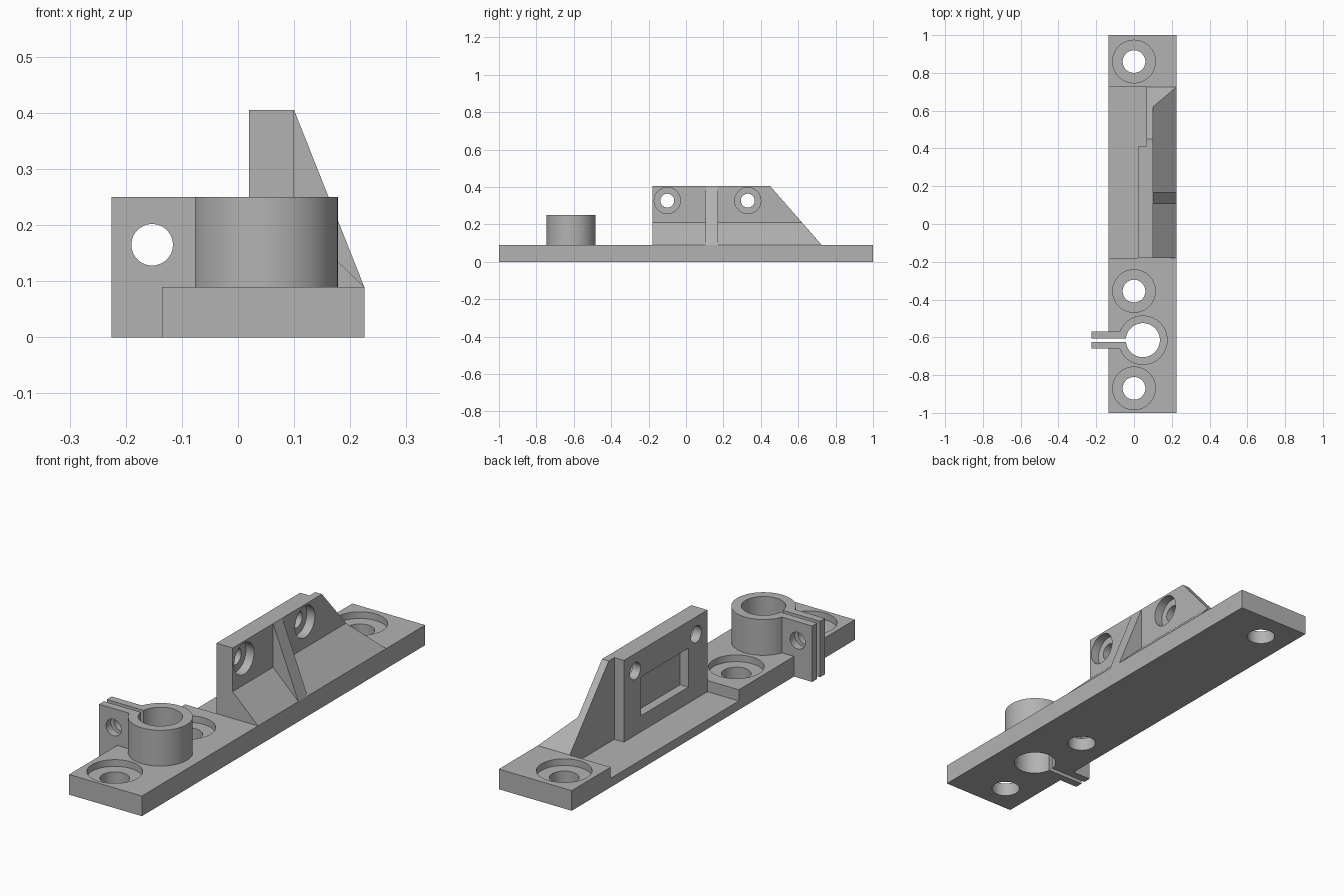
import bpy
import bmesh
from mathutils import Matrix, Vector

cube = bpy.data.objects.get("Cube")
if cube:
    bpy.data.objects.remove(cube, do_unlink=True)

grey = bpy.data.materials.new("plain grey")
grey.use_nodes = True
colour = (0.45, 0.45, 0.45, 1)
grey.diffuse_color = colour
grey.node_tree.nodes["Principled BSDF"].inputs["Base Color"].default_value = colour


def finish(name, bm):
    bmesh.ops.recalc_face_normals(bm, faces=bm.faces)
    mesh = bpy.data.meshes.new(name)
    bm.to_mesh(mesh)
    bm.free()
    mesh.materials.append(grey)
    obj = bpy.data.objects.new(name, mesh)
    bpy.context.collection.objects.link(obj)
    return obj


def prism(name, axis, profile, lo, hi):
    """Extrude a 2D profile along an axis; profile is in the other two axes."""
    bm = bmesh.new()
    k = "xyz".index(axis)

    def place(p, t):
        c = list(p)
        c.insert(k, t)
        return bm.verts.new(c)

    face = bm.faces.new([place(p, lo) for p in profile])
    out = bmesh.ops.extrude_face_region(bm, geom=[face])
    shift = Vector((0, 0, 0))
    shift[k] = hi - lo
    bmesh.ops.translate(bm, vec=shift,
                        verts=[g for g in out["geom"] if isinstance(g, bmesh.types.BMVert)])
    return finish(name, bm)


def box(name, x, y, z):
    return prism(name, "z", [(x[0], y[0]), (x[1], y[0]), (x[1], y[1]), (x[0], y[1])], *z)


def cylinder(name, axis, centre, radius, lo, hi):
    """Round bar along an axis; centre is in the other two axes."""
    bm = bmesh.new()
    bmesh.ops.create_cone(bm, cap_ends=True, segments=64, radius1=radius,
                          radius2=radius, depth=hi - lo)
    c = list(centre)
    c.insert("xyz".index(axis), (lo + hi) / 2)
    turn = {"x": Matrix.Rotation(1.5707963, 4, "Y"),
            "y": Matrix.Rotation(1.5707963, 4, "X"),
            "z": Matrix.Identity(4)}[axis]
    bmesh.ops.transform(bm, matrix=Matrix.Translation(c) @ turn, verts=bm.verts)
    return finish(name, bm)


helpers = []


def combine(target, others, operation):
    for other in others:
        mod = target.modifiers.new("bool", "BOOLEAN")
        mod.operation = operation
        mod.solver = "EXACT"
        mod.object = other
        bpy.context.view_layer.update()
        graph = bpy.context.evaluated_depsgraph_get()
        mesh = bpy.data.meshes.new_from_object(target.evaluated_get(graph))
        target.modifiers.clear()
        target.data = mesh
        other.hide_render = True
        if other not in helpers:
            helpers.append(other)


# Shared clamp cutters
ring_centre = (0.047, -0.615)
bore = cylinder("bore_cutter", "z", ring_centre, 0.09, -0.1, 0.4)
slot = box("slot_cutter", (-0.4, 0.0), (-0.625, -0.605), (-0.1, 0.4))

# Base plate with lowered shelf and counterbored screw holes
base = box("base_plate", (-0.135, 0.225), (-1, 1), (0, 0.09))
cuts = [box("shelf_cutter", (-0.3, 0.08), (-0.18, 0.725), (0.04, 0.3)), bore, slot]
for y in (-0.87, -0.355, 0.86):
    cuts.append(cylinder("screw_cutter", "z", (0, y), 0.06, -0.1, 0.2))
    cuts.append(cylinder("head_cutter", "z", (0, y), 0.113, 0.06, 0.2))
combine(base, cuts, "DIFFERENCE")

# Upright wall: thin sloped plate thickened along the front
wall = prism("upright_wall", "x", [(-0.18, 0.04), (0.725, 0.04), (0.725, 0.09),
                                   (0.45, 0.405), (-0.18, 0.405)], 0.067, 0.10)
pad = box("wall_pad", (0.02, 0.09), (-0.18, 0.41), (0.04, 0.405))
combine(wall, [pad], "UNION")

# Wall pocket and counterbored mounting holes
cuts = [box("pocket_cutter", (-0.1, 0.06), (-0.045, 0.29), (0.112, 0.285))]
for y in (-0.10, 0.33):
    cuts.append(cylinder("mount_cutter", "x", (y, 0.327), 0.037, -0.1, 0.2))
    cuts.append(cylinder("mount_head_cutter", "x", (y, 0.327), 0.07, 0.06, 0.2))
combine(wall, cuts, "DIFFERENCE")

# Sloped foot along the wall, its back end following the wall slope
bm = bmesh.new()
for x, z, back in ((0.10, 0.09, 0.725), (0.10, 0.21, 0.62), (0.225, 0.09, 0.725)):
    for y in (-0.18, back):
        bm.verts.new((x, y, z))
bmesh.ops.convex_hull(bm, input=bm.verts)
bmesh.ops.dissolve_limit(bm, angle_limit=0.01, verts=bm.verts, edges=bm.edges)
foot = finish("wall_foot", bm)

# Triangular stiffening rib
rib = prism("wall_rib", "y", [(0.10, 0.09), (0.225, 0.09), (0.10, 0.405)], 0.105, 0.17)

# Split clamp ring with two ears
clamp = cylinder("clamp", "z", ring_centre, 0.131, 0.09, 0.25)
ears = prism("clamp_ears", "y", [(-0.225, 0), (-0.135, 0), (-0.135, 0.09), (0, 0.09),
                                 (0, 0.25), (-0.225, 0.25)], -0.66, -0.57)
combine(clamp, [ears], "UNION")
pinch = cylinder("pinch_cutter", "y", (-0.153, 0.165), 0.037, -0.8, -0.4)
combine(clamp, [bore, slot, pinch], "DIFFERENCE")

for obj in helpers:
    bpy.data.objects.remove(obj, do_unlink=True)

# Smooth the round walls, keep edges sharp
for obj in (base, wall, foot, rib, clamp):
    bpy.ops.object.select_all(action="DESELECT")
    obj.select_set(True)
    bpy.context.view_layer.objects.active = obj
    bpy.ops.object.shade_smooth_by_angle(angle=0.5)
